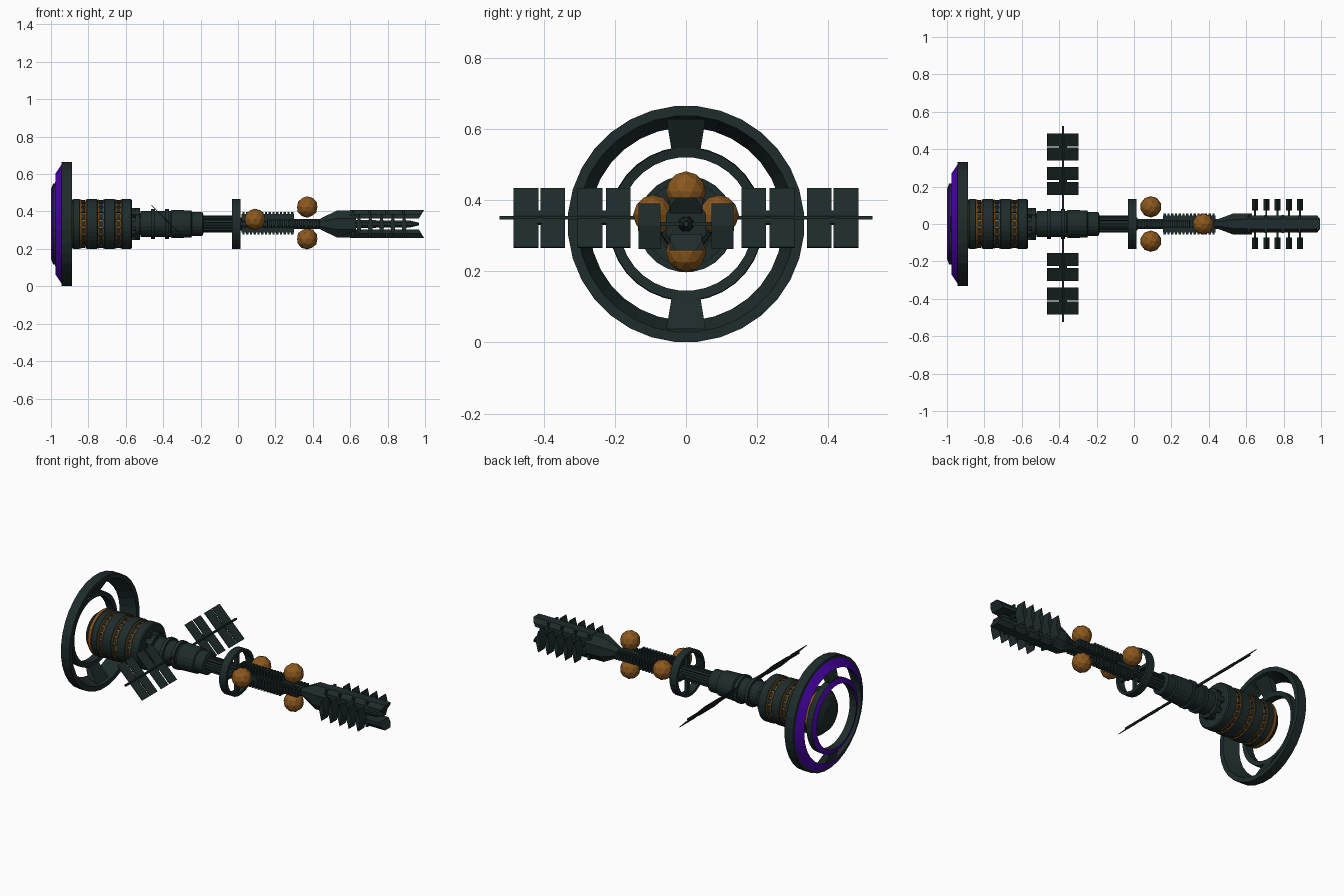
import bpy, bmesh, math
from mathutils import Matrix, Vector

cube = bpy.data.objects.get("Cube")
if cube:
    bpy.data.objects.remove(cube)

ZC = 0.333  # height of the long axis


def material(name, rgb):
    m = bpy.data.materials.new(name)
    m.use_nodes = True
    m.diffuse_color = (*rgb, 1)
    m.node_tree.nodes["Principled BSDF"].inputs["Base Color"].default_value = (*rgb, 1)
    return m


HULL = material("dark teal hull", (0.013, 0.025, 0.025))
ORANGE = material("burnt orange", (0.26, 0.098, 0.013))
PURPLE = material("violet glow", (0.07, 0.001, 0.42))


def finish(name, bm, mats):
    bmesh.ops.recalc_face_normals(bm, faces=bm.faces)
    mesh = bpy.data.meshes.new(name)
    bm.to_mesh(mesh)
    bm.free()
    for m in mats:
        mesh.materials.append(m)
    ob = bpy.data.objects.new(name, mesh)
    ob.location.z = ZC
    bpy.context.collection.objects.link(ob)


def lathe(name, profile, mat=HULL, segs=32, sy=1, sz=1, ring=False, accent=None):
    """Revolve (x, radius) points about the x axis; a ring joins last point to first."""
    bm = bmesh.new()
    loops = []
    for x, r in profile:
        angles = [(k + 0.5) * math.tau / segs for k in range(segs)]
        loops.append([bm.verts.new((x, r * sy * math.cos(a), r * sz * math.sin(a))) for a in angles])
    count = len(loops)
    for i in range(count if ring else count - 1):
        a, b = loops[i], loops[(i + 1) % count]
        for k in range(segs):
            j = (k + 1) % segs
            f = bm.faces.new((a[k], a[j], b[j], b[k]))
            f.material_index = int(accent == i)
    if not ring:
        bm.faces.new(loops[0])
        bm.faces.new(loops[-1])
    finish(name, bm, [mat] if accent is None else [mat, PURPLE])


def boxes(name, items, mat=HULL):
    """Each item: centre, size, optional turn about x and about y."""
    bm = bmesh.new()
    for centre, size, *turn in items:
        tx, ty = turn if turn else (0, 0)
        m = (Matrix.Rotation(tx, 4, 'X') @ Matrix.Translation(centre)
             @ Matrix.Rotation(ty, 4, 'Y') @ Matrix.Diagonal((*size, 1)))
        bmesh.ops.create_cube(bm, size=1, matrix=m)
    finish(name, bm, [mat])


def prism(name, section, near, far):
    """Extrude a (y, z) section along x; near and far give x from the height off the axis."""
    bm = bmesh.new()
    a = [bm.verts.new((near(abs(z)), y, z)) for y, z in section]
    b = [bm.verts.new((far(abs(z)), y, z)) for y, z in section]
    bm.faces.new(a)
    bm.faces.new(b)
    for i in range(len(a)):
        j = (i + 1) % len(a)
        bm.faces.new((a[i], a[j], b[j], b[i]))
    finish(name, bm, [HULL])


# Rear rings with glowing sloped faces, lying on a shallow dome
lathe("outer_ring", [(-0.887, 0.305), (-0.887, 0.333), (-0.943, 0.333), (-0.945, 0.318),
                     (-0.975, 0.272)], ring=True, accent=3)
lathe("inner_ring", [(-0.955, 0.188), (-0.95, 0.215), (-0.988, 0.217), (-1.0, 0.188)],
      ring=True, accent=2)

# Wedge struts between the rings, sloped along the dome
for side, label in ((1, "upper"), (-1, "lower")):
    prism(label + "_ring_strut", [(-0.04, side * 0.205), (0.04, side * 0.205),
                                  (0.055, side * 0.295), (-0.055, side * 0.295)],
          lambda r: -0.984 + 0.35 * (r - 0.205), lambda r: -0.955 + 0.6 * (r - 0.205))
lathe("rear_hub", [(-0.955, 0.06), (-0.94, 0.10), (-0.915, 0.122), (-0.88, 0.122)])

# Drum: orange core, dark discs, grooves nearly filled by small teeth
lathe("drum_core", [(-0.885, 0.12), (-0.57, 0.12)], ORANGE)
lathe("drum_rear_rim", [(-0.907, 0.13), (-0.9, 0.135), (-0.885, 0.135)], ORANGE)
for i, (x0, x1) in enumerate(((-0.885, -0.842), (-0.812, -0.748), (-0.718, -0.654), (-0.624, -0.567))):
    lathe(f"drum_disc_{i + 1}", [(x0, 0.128), (x0 + 0.006, 0.134), (x1 - 0.006, 0.134), (x1, 0.128)])
for i, x in enumerate((-0.827, -0.733, -0.639)):
    for s, label in ((-1, "rear"), (1, "front")):
        lathe(f"{label}_groove_trim_{i + 1}", [(x + s * 0.0165, 0.131), (x + s * 0.011, 0.131)], ORANGE)
    boxes(f"groove_teeth_{i + 1}", [((x, 0, 0.121), (0.02, 0.027, 0.012), k * math.tau / 20, 0)
                                    for k in range(20)])

# Neck with collars
lathe("neck", [(-0.57, 0.06), (-0.52, 0.06), (-0.52, 0.07), (-0.36, 0.07), (-0.355, 0.077),
               (-0.25, 0.073), (-0.245, 0.065), (-0.19, 0.065), (-0.185, 0.05)], segs=20)
for i, (x, r) in enumerate(((-0.537, 0.085), (-0.455, 0.082), (-0.38, 0.082))):
    lathe(f"neck_collar_{i + 1}", [(x - 0.011, r), (x + 0.011, r)], segs=20)
boxes("neck_brackets", [((-0.55, 0, 0.075), (0.05, 0.03, 0.022), k * math.tau / 8, 0) for k in range(8)])

# Ribbed spine
lathe("spine_tube", [(-0.19, 0.036), (0.02, 0.036)], segs=12)
boxes("spine_rails", [((-0.09, 0, 0.038), (0.2, 0.012, 0.014), k * math.tau / 10, 0) for k in range(10)])

# Middle ring and its spokes
lathe("middle_ring", [(-0.031, 0.118), (-0.031, 0.136), (0.014, 0.136), (0.014, 0.118)], segs=24, ring=True)
boxes("middle_spokes", [((-0.008, 0, 0), (0.02, 0.25, 0.02)), ((-0.008, 0, 0), (0.02, 0.02, 0.25))])

# Truss core with upright ribs then level ribs
lathe("truss_core", [(0.0, 0.028), (0.48, 0.028)], segs=8)
boxes("upright_ribs", [((0.03 + 0.02 * k, 0, 0.004), (0.012, 0.045, 0.122)) for k in range(14)])
boxes("level_ribs", [((0.165 + 0.02 * k, 0, 0.004), (0.012, 0.112, 0.045)) for k in range(14)])
boxes("truss_webs", [((0.16, 0, 0.004), (0.28, 0.03, 0.1)), ((0.295, 0, 0.004), (0.28, 0.092, 0.03))])

# Faceted storage tanks
for name, pos in (("left_tank", (0.09, 0.092, 0.025)), ("right_tank", (0.09, -0.092, 0.025)),
                  ("upper_tank", (0.37, 0, 0.091)), ("lower_tank", (0.37, 0, -0.079))):
    bm = bmesh.new()
    bmesh.ops.create_icosphere(bm, subdivisions=2, radius=0.057, matrix=Matrix.Translation(pos))
    finish(name, bm, [ORANGE])

# Solar wings on a cross rod, tilted half a right angle
HINGE = Vector((-0.38, 0, 0.017))
TILT = math.radians(45)
boxes("wing_rod", [(HINGE, (0.01, 1.05, 0.01))])
boxes("solar_panels", [(HINGE + Vector((0, s * y, 0)), (0.235, 0.069, 0.004), 0, TILT)
                       for s in (1, -1) for y in (0.19, 0.27, 0.375, 0.45)])
boxes("panel_beams", [(HINGE + Vector((0, s * y, 0)), (0.05, 0.014, 0.008), 0, TILT)
                      for s in (1, -1) for y in (0.23, 0.4125)])

# Eight-sided nose, split into two prongs around a central spike
lathe("nose", [(0.43, 0.025), (0.455, 0.04), (0.53, 0.08), (0.63, 0.08)], segs=8, sy=0.76, sz=0.98)
for s, label in ((1, "upper"), (-1, "lower")):
    prism(label + "_prong", [(-0.045, s * 0.029), (0.045, s * 0.029), (0.045, s * 0.05),
                             (0.026, s * 0.075), (-0.026, s * 0.075), (-0.045, s * 0.05)],
          lambda r: 0.6, lambda r: 0.998 - 0.6 * (0.08 - r))
lathe("central_spike", [(0.6, 0.023), (0.92, 0.02), (0.968, 0.007)], segs=8)
boxes("prong_bands", [((0.615 + 0.09 * k, 0, s * 0.053), (0.012, 0.094, 0.044))
                      for k in range(4) for s in (1, -1)])

# Diamond side fins on thin stalks
FIN_X = [0.647 + 0.0603 * k for k in range(5)]
bm = bmesh.new()
for x in FIN_X:
    for s in (1, -1):
        bmesh.ops.create_cone(bm, cap_ends=True, segments=4, radius1=1, radius2=1, depth=1,
                              matrix=Matrix.Translation((x, s * 0.103, -0.006))
                              @ Matrix.Diagonal((0.016, 0.062, 0.064, 1))
                              @ Matrix.Rotation(math.radians(90), 4, 'X'))
finish("side_fins", bm, [HULL])
boxes("fin_stalks", [((x, 0, 0), (0.01, 0.2, 0.012)) for x in FIN_X])
